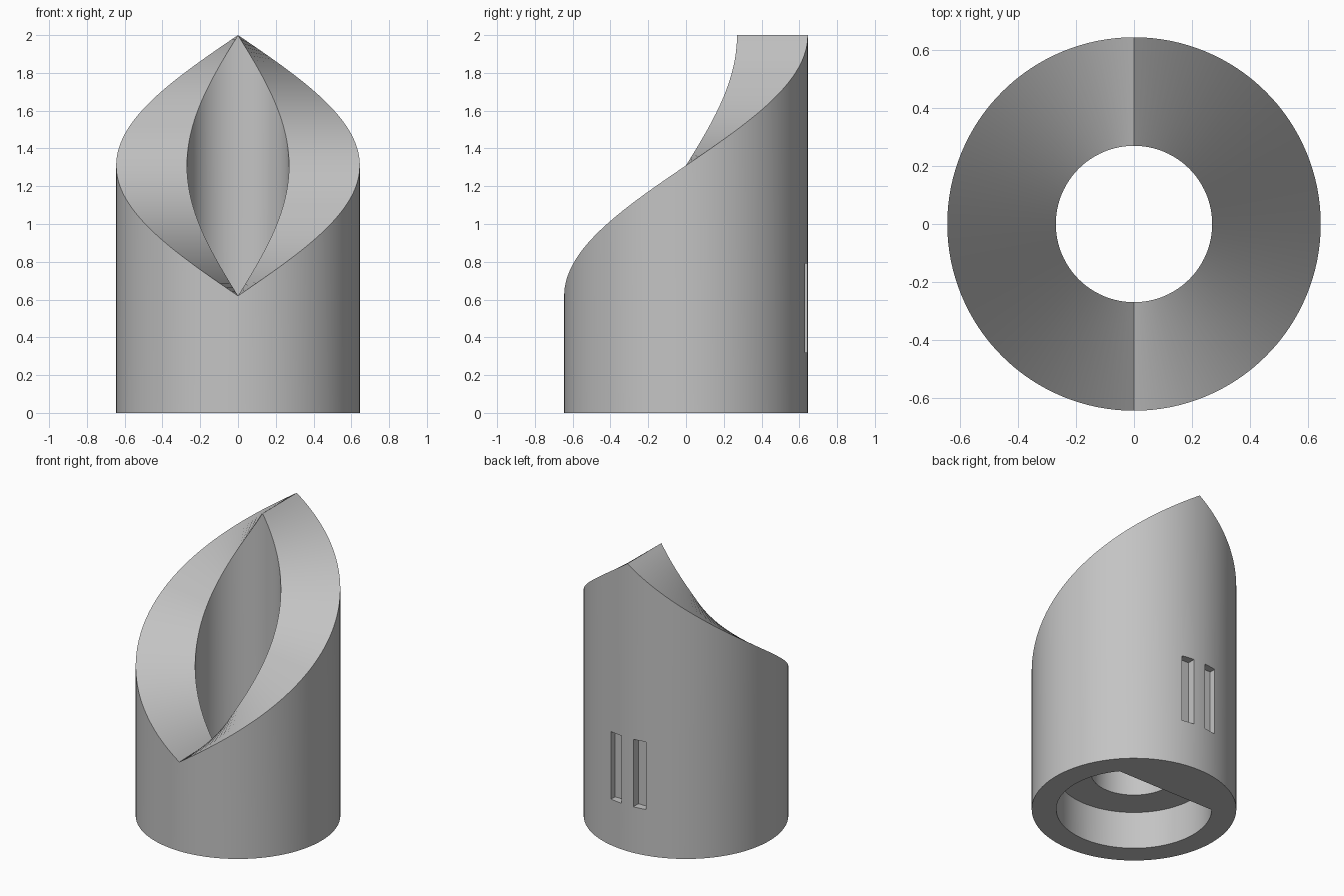
import bpy
import bmesh
from math import sin, cos, pi, asin, radians

if "Cube" in bpy.data.objects:
    bpy.data.objects.remove(bpy.data.objects["Cube"], do_unlink=True)

OUTER, BORE, SOCKET = 0.645, 0.27, 0.49
LOW, HIGH = 0.62, 2.0
FLAT_Y, SOCKET_DEPTH = 0.31, 0.26
SEGMENTS = 128

grey = bpy.data.materials.new("plain grey")
grey.use_nodes = True
colour = (0.55, 0.55, 0.55, 1)
grey.diffuse_color = colour
grey.node_tree.nodes["Principled BSDF"].inputs["Base Color"].default_value = colour


def make_object(name, bm):
    bmesh.ops.recalc_face_normals(bm, faces=bm.faces)
    mesh = bpy.data.meshes.new(name)
    bm.to_mesh(mesh)
    bm.free()
    mesh.materials.append(grey)
    obj = bpy.data.objects.new(name, mesh)
    bpy.context.collection.objects.link(obj)
    return obj


def prism(name, outline, z0, z1):
    bm = bmesh.new()
    base = bm.faces.new([bm.verts.new((x, y, z0)) for x, y in outline])
    top = bmesh.ops.extrude_face_region(bm, geom=[base])["geom"]
    verts = [v for v in top if isinstance(v, bmesh.types.BMVert)]
    bmesh.ops.translate(bm, verts=verts, vec=(0, 0, z1 - z0))
    return make_object(name, bm)


# Tube whose rim climbs evenly on both sides from the front to the back
bm = bmesh.new()
sections = []
for i in range(SEGMENTS):
    a = 2 * pi * i / SEGMENTS
    turn = min(a, 2 * pi - a) / pi
    rim = LOW + (HIGH - LOW) * turn
    corners = [(OUTER, 0), (OUTER, rim), (BORE, rim), (BORE, 0)]
    sections.append([bm.verts.new((r * sin(a), -r * cos(a), z)) for r, z in corners])
for i in range(SEGMENTS):
    s, t = sections[i], sections[(i + 1) % SEGMENTS]
    for k in range(4):
        n = (k + 1) % 4
        bm.faces.new((s[k], t[k], t[n], s[n]))
body = make_object("ramped_sleeve", bm)

# D-shaped socket in the underside
start = pi - asin(FLAT_Y / SOCKET)
sweep = pi + 2 * asin(FLAT_Y / SOCKET)
arc = [start + sweep * i / 96 for i in range(97)]
cutters = [prism("socket_cutter", [(SOCKET * cos(a), SOCKET * sin(a)) for a in arc],
                 -0.1, SOCKET_DEPTH)]

# Pair of shallow upright slots in the back
for side in (-1, 1):
    x0, x1 = side * 0.045, side * 0.135
    cutters.append(prism("slot_cutter", [(x0, 0.587), (x1, 0.587), (x1, 0.8), (x0, 0.8)],
                         0.32, 0.79))

bpy.ops.object.select_all(action="DESELECT")
bpy.context.view_layer.objects.active = body
body.select_set(True)
for cutter in cutters:
    cutter.hide_render = True
    cut = body.modifiers.new("cut", "BOOLEAN")
    cut.operation = "DIFFERENCE"
    cut.solver = "EXACT"
    cut.object = cutter
    bpy.ops.object.modifier_apply(modifier=cut.name)
    bpy.data.objects.remove(cutter, do_unlink=True)

bpy.ops.object.shade_smooth_by_angle(angle=radians(30))
